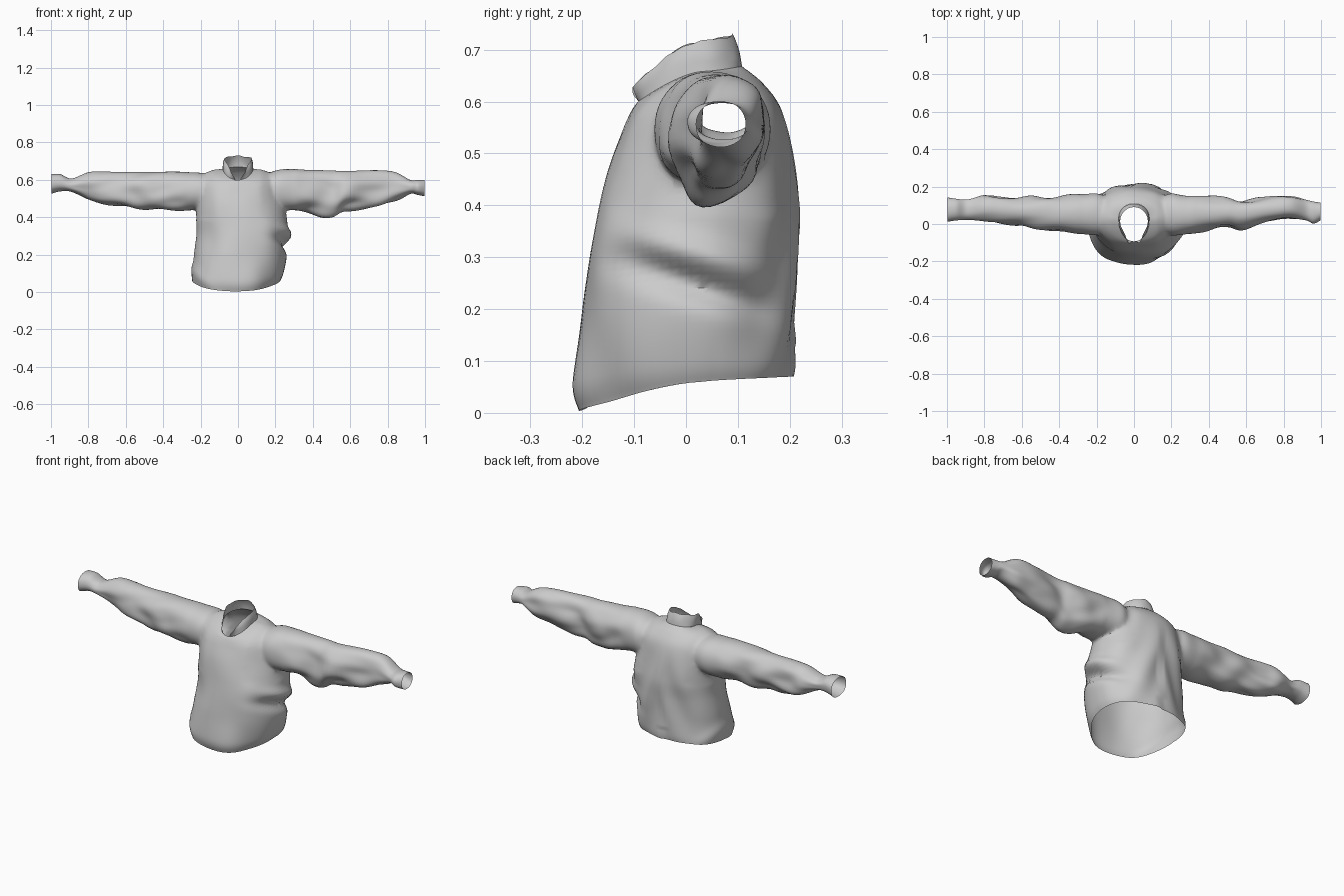
import bpy, bmesh, math
from mathutils import Vector, noise

if "Cube" in bpy.data.objects:
    bpy.data.objects.remove(bpy.data.objects["Cube"])

SEG = 72


def catmull(rows, steps):
    """Smoothly interpolate a list of section rows."""
    out = []
    for i in range(len(rows) - 1):
        p = [rows[max(i - 1, 0)], rows[i], rows[i + 1], rows[min(i + 2, len(rows) - 1)]]
        for k in range(steps):
            t = k / steps
            out.append([0.5 * (2 * b + (c - a) * t + (2 * a - 5 * b + 4 * c - d) * t * t
                               + (3 * b - a - 3 * c + d) * t ** 3) for a, b, c, d in zip(*p)])
    return out + [list(rows[-1])]


def spow(v, e):
    return math.copysign(abs(v) ** e, v)


def bump(v, centre, width):
    return math.exp(-((v - centre) / width) ** 2)


def make_object(name, bm):
    bmesh.ops.recalc_face_normals(bm, faces=bm.faces[:])
    me = bpy.data.meshes.new(name)
    bm.to_mesh(me)
    bm.free()
    ob = bpy.data.objects.new(name, me)
    bpy.context.collection.objects.link(ob)
    return ob


def loft(name, rings, closed=True, caps=True):
    """Skin a list of point rings; caps are fans whose hub positions are returned."""
    bm = bmesh.new()
    vs = [[bm.verts.new(p) for p in r] for r in rings]
    n = len(rings[0])
    for a, b in zip(vs, vs[1:]):
        for j in range(n if closed else n - 1):
            k = (j + 1) % n
            bm.faces.new((a[j], a[k], b[k], b[j]))
    hubs = []
    if caps:
        for r in (vs[0], vs[-1]):
            c = sum((v.co for v in r), Vector()) / n
            hub = bm.verts.new(c)
            hubs.append(c)
            for j in range(n):
                bm.faces.new((r[j], r[(j + 1) % n], hub))
    return make_object(name, bm), hubs


# Body sections: x left, x right, y front, y back, z front, z side, z back
BODY = [(-.25, .225, -.203, .205, .004, .06, .07),
        (-.25, .24, -.218, .209, .06, .10, .105),
        (-.235, .258, -.207, .209, .18, .20, .20),
        (-.225, .265, -.192, .209, .29, .31, .30),
        (-.23, .26, -.170, .212, .385, .41, .40),
        (-.225, .235, -.145, .200, .48, .52, .50),
        (-.21, .215, -.118, .180, .55, .605, .585),
        (-.155, .155, -.102, .148, .585, .648, .635),
        (-.082, .082, -.092, .108, .60, .658, .668)]


def body_point(s, a, t):
    xl, xr, yf, yb, zf, zs, zb = s
    c, q = math.cos(a), math.sin(a)
    yc = .03
    x = (xl + xr) / 2 + (xr - xl) / 2 * spow(c, .92)
    y = yc + spow(q, .95) * ((yb - yc) if q > 0 else (yc - yf))
    z = zs + ((zb if q > 0 else zf) - zs) * abs(q) ** (.7 if q > 0 and t < .2 else 1.4)
    # folds: soft noise, slanting back drapes, deep tuck on the right flank
    fade = min(1, (1 - t) * 4)
    d = .010 * noise.noise(Vector((x * 7, y * 7, z * 5 + 3)))
    if q > 0:
        d += .007 * q * math.sin(38 * x + 16 * z * (1 if x > 0 else -1)) * bump(z, .28, .25)
    else:
        d += .004 * math.sin(30 * x + 9 * z) * bump(abs(x), .18, .08)
    if c > 0:
        d += c ** 4 * (.022 * bump(z + .3 * y, .315, .03) - .032 * bump(z + .3 * y, .25, .028))
    else:
        d += .008 * bump(z + x + .1, -.02, .04) * -c
    d *= fade
    return Vector((x + d * c, y + d * q, z))


rows = catmull(BODY, 8)
rings = [[body_point(r, 2 * math.pi * j / SEG, i / (len(rows) - 1)) for j in range(SEG)]
         for i, r in enumerate(rows)]
shirt, hubs = loft("shirt_body", rings)

# Sleeve sections: |x|, z low, z high, y low, y high
LEFT = [(.12, .49, .61, -.02, .12), (.19, .445, .638, -.06, .165), (.28, .435, .642, -.055, .16),
        (.45, .437, .642, -.038, .15), (.60, .453, .642, -.008, .142), (.72, .470, .645, .005, .145),
        (.80, .495, .64, .015, .15), (.89, .535, .607, .022, .13), (.95, .538, .63, .02, .135),
        (.998, .525, .63, .012, .142)]
RIGHT = [(.12, .49, .61, -.02, .12), (.19, .445, .648, -.06, .165), (.26, .433, .660, -.06, .155),
         (.38, .425, .652, -.035, .145), (.50, .402, .65, -.018, .14), (.58, .438, .648, -.022, .133),
         (.74, .456, .652, .015, .145), (.84, .482, .642, .028, .148), (.92, .525, .60, .02, .13),
         (.96, .520, .60, .003, .12), (.998, .512, .60, .02, .115)]


def sleeve_ring(s, side, n=48):
    x, z0, z1, y0, y1 = s
    pts = []
    for j in range(n):
        a = 2 * math.pi * j / n
        c, q = math.cos(a), math.sin(a)
        w = min(1, max(0, (x - .19) * 5)) * min(1, max(.1, (.95 - x) * 5))
        # diagonal drapes, strongest on the hanging underside
        d = .022 * noise.noise(Vector((x * 6 + side * 5 + q * .8, c * 1.3 + x * 2, q * 1.3)))
        wave = 24 * x + side * 1.5 + 2.2 * c - 3 * q + 2 * noise.noise(Vector((x * 4, side, 0)))
        d += .008 * math.sin(wave) * (.7 - .3 * q)
        d *= w * (1 - .8 * max(0, q))
        y = (y0 + y1) / 2 + ((y1 - y0) / 2 + d) * spow(c, .92)
        z = (z0 + z1) / 2 + ((z1 - z0) / 2 + d * .7) * spow(q, .92)
        pts.append(Vector((side * x, y, z)))
    return pts


for name, side, data in (("left_sleeve", -1, LEFT), ("right_sleeve", 1, RIGHT)):
    sleeve, h = loft(name, [sleeve_ring(s, side) for s in catmull(data, 7)])
    hubs += h
    m = shirt.modifiers.new("join_" + name, 'BOOLEAN')
    m.operation, m.solver, m.object = 'UNION', 'EXACT', sleeve
    bpy.context.view_layer.objects.active = shirt
    bpy.ops.object.modifier_apply(modifier=m.name)
    bpy.data.objects.remove(sleeve)

# Open the hem, neck and cuffs, then soften the armhole seams
bm = bmesh.new()
bm.from_mesh(shirt.data)
ends = [v for v in bm.verts if any((v.co - h).length < 1e-4 for h in hubs)]
bmesh.ops.delete(bm, geom=ends, context='VERTS')
bmesh.ops.remove_doubles(bm, verts=bm.verts[:], dist=.002)
for _ in range(9):
    seam = [v for v in bm.verts if .13 < abs(v.co.x) < .30 and v.co.z > .39 and not v.is_boundary]
    bmesh.ops.smooth_vert(bm, verts=seam, factor=.5, use_axis_x=True, use_axis_y=True, use_axis_z=True)
bm.to_mesh(shirt.data)
bm.free()

# Stand-up collar, open at the front with flared points
collar_rings = []
for k in range(7):
    t = k / 6
    ring = []
    for j in range(61):
        a = math.radians(-84 + 348 * j / 60)
        c, q = math.cos(a), math.sin(a)
        f = max(0, -q)
        base = body_point(BODY[-1], a, 1)
        top = Vector((.074 * c, .015 + .075 * q if q > 0 else .015 + .08 * q,
                      .712 + .016 * q if q > 0 else .712 - .05 * f ** 1.5))
        tip = f ** 8
        top += Vector((.022 * tip * (1 if j < 30 else -1), -.04 * tip, -.035 * tip))
        p = base.lerp(top, t)
        w = .003 * math.sin(math.pi * t) * (1 + noise.noise(p * 25))
        ring.append(p + Vector((c * w, q * w, .006 * t * noise.noise(p * 30))))
    collar_rings.append(ring)
collar, _ = loft("collar", collar_rings, closed=False, caps=False)

for ob in (shirt, collar):
    bpy.ops.object.select_all(action='DESELECT')
    ob.select_set(True)
    bpy.context.view_layer.objects.active = ob
    bpy.ops.object.shade_smooth_by_angle(angle=math.radians(50))
